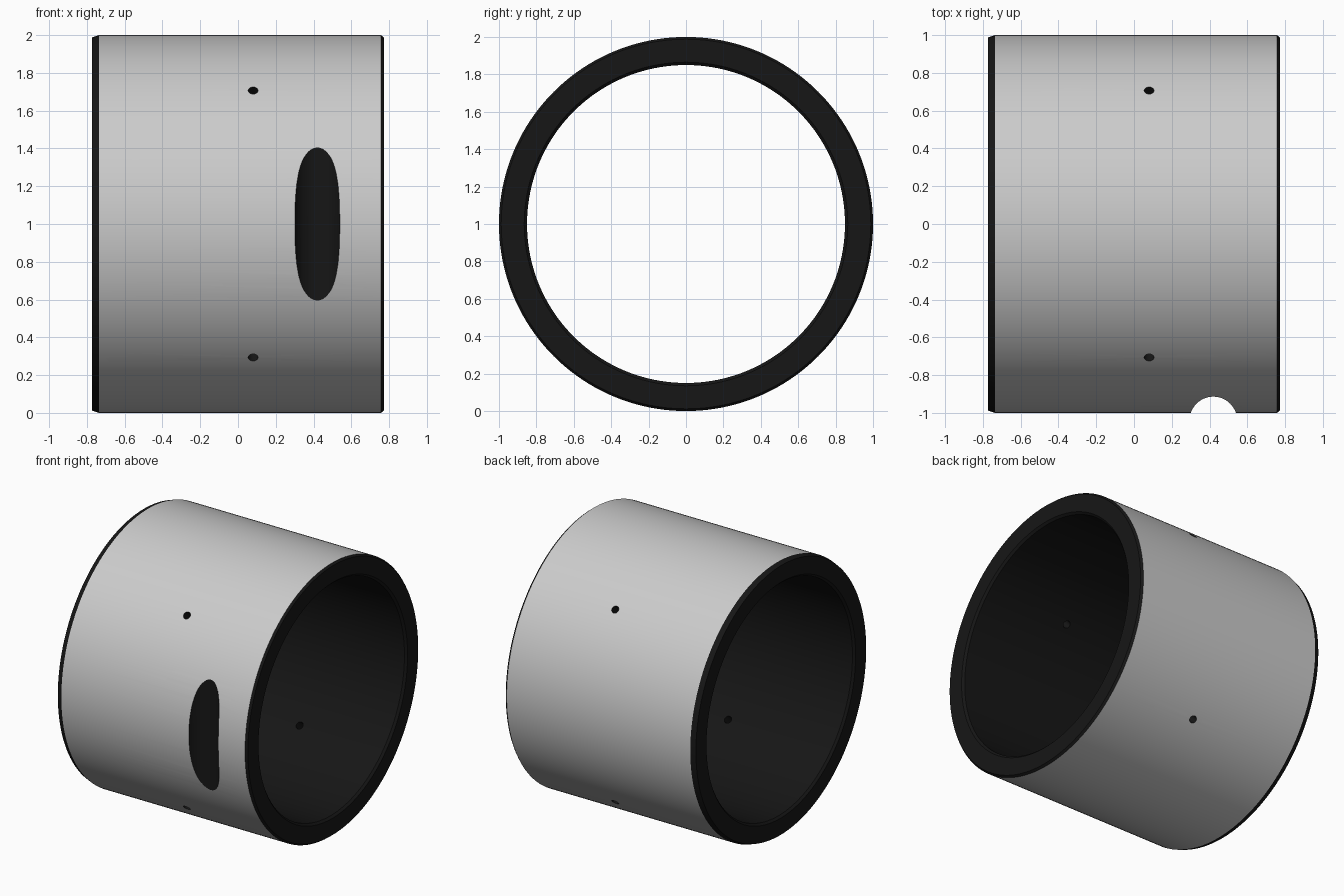
import bpy, bmesh
from math import radians, cos, sin, pi
from mathutils import Matrix, Vector

if "Cube" in bpy.data.objects:
    bpy.data.objects.remove(bpy.data.objects["Cube"])

black = bpy.data.materials.new("black")
black.diffuse_color = (0.008, 0.008, 0.008, 1)
black.use_nodes = True
black.node_tree.nodes["Principled BSDF"].inputs["Base Color"].default_value = black.diffuse_color


def make_object(name, bm):
    mesh = bpy.data.meshes.new(name)
    bmesh.ops.recalc_face_normals(bm, faces=bm.faces)
    bm.to_mesh(mesh)
    bm.free()
    mesh.materials.append(None)
    mesh.materials.append(black)
    obj = bpy.data.objects.new(name, mesh)
    bpy.context.collection.objects.link(obj)
    return obj


def cylinder_cutter(name, center, axis, radius, depth):
    bm = bmesh.new()
    rot = Vector((0, 0, 1)).rotation_difference(Vector(axis)).to_matrix().to_4x4()
    bmesh.ops.create_cone(bm, cap_ends=True, segments=48, radius1=radius,
                          radius2=radius, depth=depth,
                          matrix=Matrix.Translation(center) @ rot)
    for f in bm.faces:
        f.material_index = 1
    obj = make_object(name, bm)
    obj.hide_render = True
    return obj


# ring sleeve: closed (x, radius) profile revolved around the x axis
profile = [(-0.735, 1.0), (0.757, 1.0), (0.772, 0.988), (0.772, 0.865),
           (0.757, 0.85), (-0.757, 0.85), (-0.772, 0.865), (-0.772, 0.988)]
SEG = 160
bm = bmesh.new()
rings = []
for i in range(SEG):
    a = 2 * pi * i / SEG
    rings.append([bm.verts.new((x, r * cos(a), 1 + r * sin(a))) for x, r in profile])
n = len(profile)
for i in range(SEG):
    a, b = rings[i], rings[(i + 1) % SEG]
    for j in range(n):
        k = (j + 1) % n
        f = bm.faces.new((a[j], a[k], b[k], b[j]))
        f.material_index = 0 if j == 0 else 1   # only the outer wall is grey
sleeve = make_object("ring_sleeve", bm)

# vertical groove across the front, and four radial through holes
cutters = [cylinder_cutter("groove_cutter", (0.42, -1.04, 1), (0, 0, 1), 0.126, 2.4)]
for i in range(4):
    a = radians(45 + 90 * i)
    d = Vector((0, cos(a), sin(a)))
    cutters.append(cylinder_cutter(f"hole_cutter_{i + 1}",
                                   Vector((0.08, 0, 1)) + d * 0.93, d, 0.026, 0.4))
bpy.context.view_layer.objects.active = sleeve
sleeve.select_set(True)
for c in cutters:
    mod = sleeve.modifiers.new("cut", 'BOOLEAN')
    mod.operation = 'DIFFERENCE'
    mod.solver = 'EXACT'
    mod.object = c
    bpy.ops.object.modifier_apply(modifier=mod.name)
for c in cutters:
    bpy.data.objects.remove(c)

bpy.ops.object.shade_smooth_by_angle(angle=radians(12))
